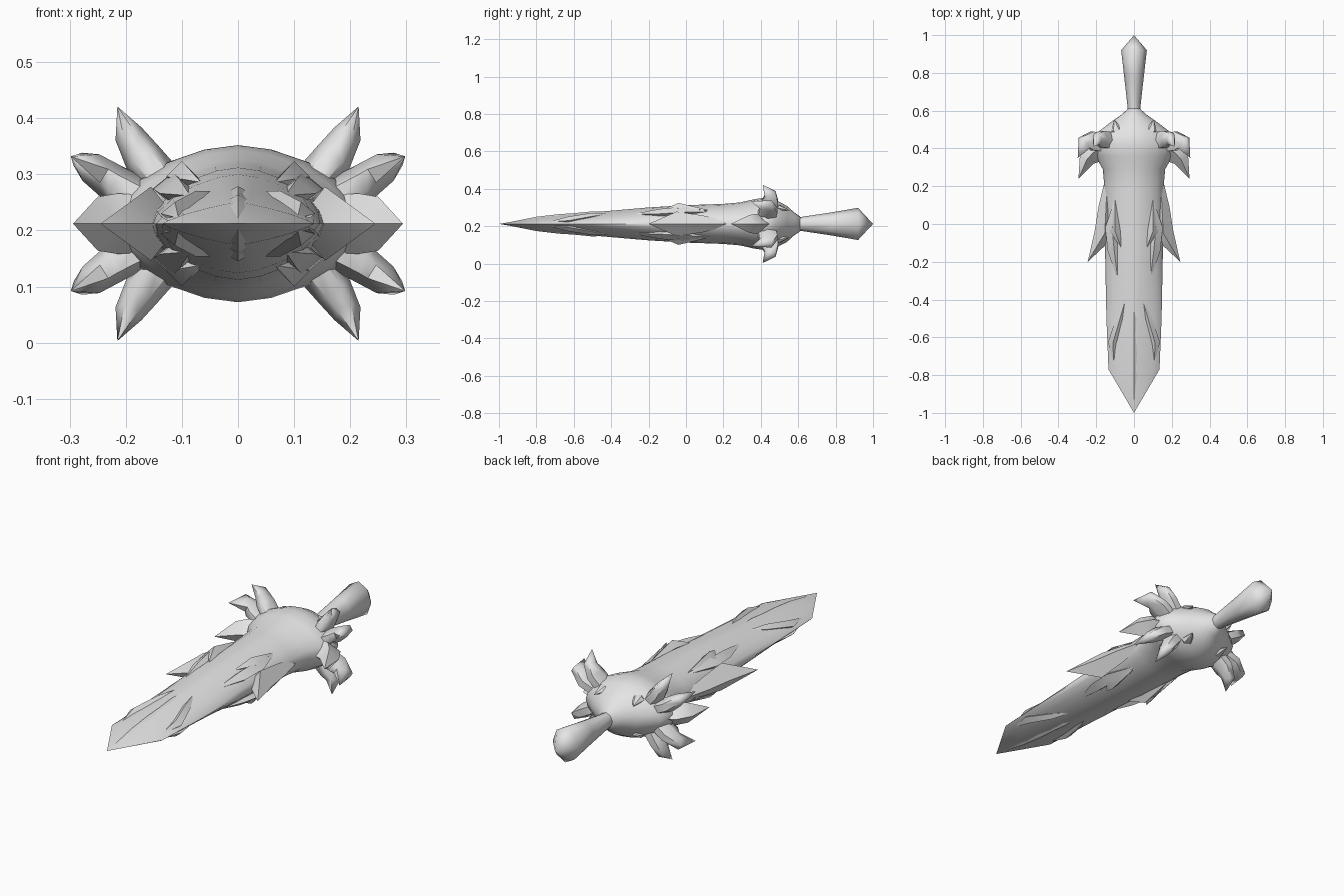
import bpy, bmesh, math
from mathutils import Vector

if "Cube" in bpy.data.objects:
    bpy.data.objects.remove(bpy.data.objects["Cube"])

MID = 0.212  # height of the symmetry plane

steel = bpy.data.materials.new("grey_steel")
steel.diffuse_color = (0.78, 0.78, 0.78, 1)
steel.use_nodes = True
steel.node_tree.nodes["Principled BSDF"].inputs["Base Color"].default_value = steel.diffuse_color


def finish(name, rings, tips, angle, mirror=None):
    """Skin a list of rings; tips = (start point or None, end point or None)."""
    bm = bmesh.new()
    loops = [[bm.verts.new(p) for p in r] for r in rings]
    n = len(loops[0])
    for a, b in zip(loops, loops[1:]):
        for i in range(n):
            bm.faces.new((a[i], a[(i + 1) % n], b[(i + 1) % n], b[i]))
    for loop, tip in zip((loops[0], loops[-1]), tips):
        if tip is None:
            bm.faces.new(loop)
        else:
            t = bm.verts.new(tip)
            for i in range(n):
                bm.faces.new((loop[i], loop[(i + 1) % n], t))
    bmesh.ops.recalc_face_normals(bm, faces=bm.faces)
    me = bpy.data.meshes.new(name)
    bm.to_mesh(me)
    bm.free()
    me.materials.append(steel)
    ob = bpy.data.objects.new(name, me)
    ob.location.z = MID
    bpy.context.collection.objects.link(ob)
    bpy.ops.object.select_all(action='DESELECT')
    ob.select_set(True)
    bpy.context.view_layer.objects.active = ob
    bpy.ops.object.shade_smooth_by_angle(angle=math.radians(angle))
    if mirror:
        m = ob.modifiers.new("mirror", 'MIRROR')
        m.use_axis = mirror
        m.use_mirror_merge = False
    return ob


def section(y, w, h, power, n):
    """Closed cross-section: power 2 is an ellipse, 1 is a diamond."""
    pts = []
    for i in range(n):
        a = 2 * math.pi * i / n
        c, s = math.cos(a), math.sin(a)
        pts.append((w * math.copysign(abs(c) ** (2 / power), c), y,
                    h * math.copysign(abs(s) ** (2 / power), s)))
    return pts


def body(name, stations, tips, n, angle):
    rings = [section(*s, n) for s in stations]
    return finish(name, rings, [None if t is None else (0, t, 0) for t in tips], angle)


def crystal(name, path, sizes, mirror, n=6, up=(0, 0, 1), start_tip=False, angle=40):
    """Faceted spike along a path; sizes are (side, up) radii per inner point."""
    path = [Vector(p) for p in path]
    inner = path[1:-1] if start_tip else path[:-1]
    rings = []
    for p, (rs, ru) in zip(inner, sizes):
        k = path.index(p)
        d = (path[k + 1] - path[max(k - 1, 0)]).normalized()
        side = d.cross(Vector(up)).normalized()
        top = side.cross(d)
        rings.append([p + side * rs * math.cos(2 * math.pi * i / n)
                      + top * ru * math.sin(2 * math.pi * i / n) for i in range(n)])
    return finish(name, rings, (path[0] if start_tip else None, path[-1]), angle, mirror)


ALL4 = (True, False, True)
SIDES = (True, False, False)
FACES = (False, False, True)

# Blade: diamond section at the tip, lens section where it flows into the guard
body("blade_and_guard",
     [(-0.77, 0.135, 0.038, 1.25), (-0.5, 0.146, 0.062, 1.4), (-0.2, 0.152, 0.088, 1.6),
      (0.0, 0.155, 0.1, 1.7), (0.2, 0.157, 0.107, 1.75), (0.29, 0.165, 0.115, 1.75),
      (0.36, 0.205, 0.131, 1.75), (0.42, 0.228, 0.14, 1.75), (0.48, 0.2, 0.128, 1.75),
      (0.54, 0.122, 0.096, 1.8), (0.58, 0.065, 0.06, 1.9), (0.61, 0.032, 0.04, 2)],
     (-1.0, 0.62), 20, 60)

# Grip flaring to a faceted pommel
body("grip", [(0.56, 0.034, 0.038, 1.9), (0.62, 0.034, 0.038, 1.9),
              (0.78, 0.052, 0.062, 1.9), (0.92, 0.068, 0.086, 1.9)], (None, 1.0), 8, 55)

# Curved guard spikes
crystal("tall_guard_spike", [(0.12, 0.44, 0.06), (0.17, 0.45, 0.118),
                             (0.195, 0.45, 0.16), (0.215, 0.41, 0.209)],
        [(0.036, 0.05), (0.035, 0.05), (0.026, 0.036)], ALL4, up=(0, 1, 0), angle=65)
crystal("slanted_guard_spike", [(0.16, 0.43, 0.04), (0.222, 0.44, 0.072),
                                (0.262, 0.43, 0.1), (0.298, 0.35, 0.12)],
        [(0.034, 0.055), (0.034, 0.057), (0.028, 0.045)], ALL4, up=(0, 1, 0), angle=65)
crystal("side_guard_spike", [(0.15, 0.4, 0), (0.215, 0.38, 0),
                             (0.25, 0.34, 0), (0.294, 0.24, 0)],
        [(0.07, 0.05), (0.06, 0.054), (0.042, 0.048)], SIDES, n=4)

# Small thorns around the back of the guard
crystal("back_thorn", [(0.07, 0.46, 0.075), (0.095, 0.5, 0.085), (0.105, 0.555, 0.072)],
        [(0.035, 0.026), (0.028, 0.018)], ALL4)

# Swept barbs on the blade edges
crystal("edge_barb", [(0.14, 0.29, 0), (0.148, 0.09, 0), (0.155, -0.05, 0), (0.245, -0.2, 0)],
        [(0.04, 0.045), (0.055, 0.066)], SIDES, n=4, start_tip=True)

# Long shards lying on the blade faces beside the barbs
crystal("face_shard", [(0.1, 0.14, 0.066), (0.116, -0.02, 0.062), (0.105, -0.14, 0.054),
                       (0.085, -0.3, 0.05)],
        [(0.036, 0.03), (0.034, 0.026)], ALL4, n=4, start_tip=True)
crystal("raised_shard", [(0.1, 0.13, 0.072), (0.1, -0.04, 0.084), (0.066, -0.13, 0.074)],
        [(0.028, 0.028)], ALL4, n=4, start_tip=True)

# Shards near the blade tip
crystal("tip_shard", [(0.045, -0.4, 0.058), (0.074, -0.5, 0.042), (0.112, -0.63, 0.018),
                      (0.106, -0.74, 0.01)],
        [(0.02, 0.017), (0.026, 0.021)], ALL4, n=4, start_tip=True)

# Central ridge crystal on each face
crystal("centre_ridge", [(0, -0.39, 0.062), (0, -0.5, 0.055), (0, -0.6, 0.046),
                         (0, -0.68, 0.039), (0, -0.8, 0.028), (0, -0.96, 0.006)],
        [(0.022, 0.012), (0.018, 0.011), (0.024, 0.013), (0.02, 0.01)],
        FACES, n=4, start_tip=True)
